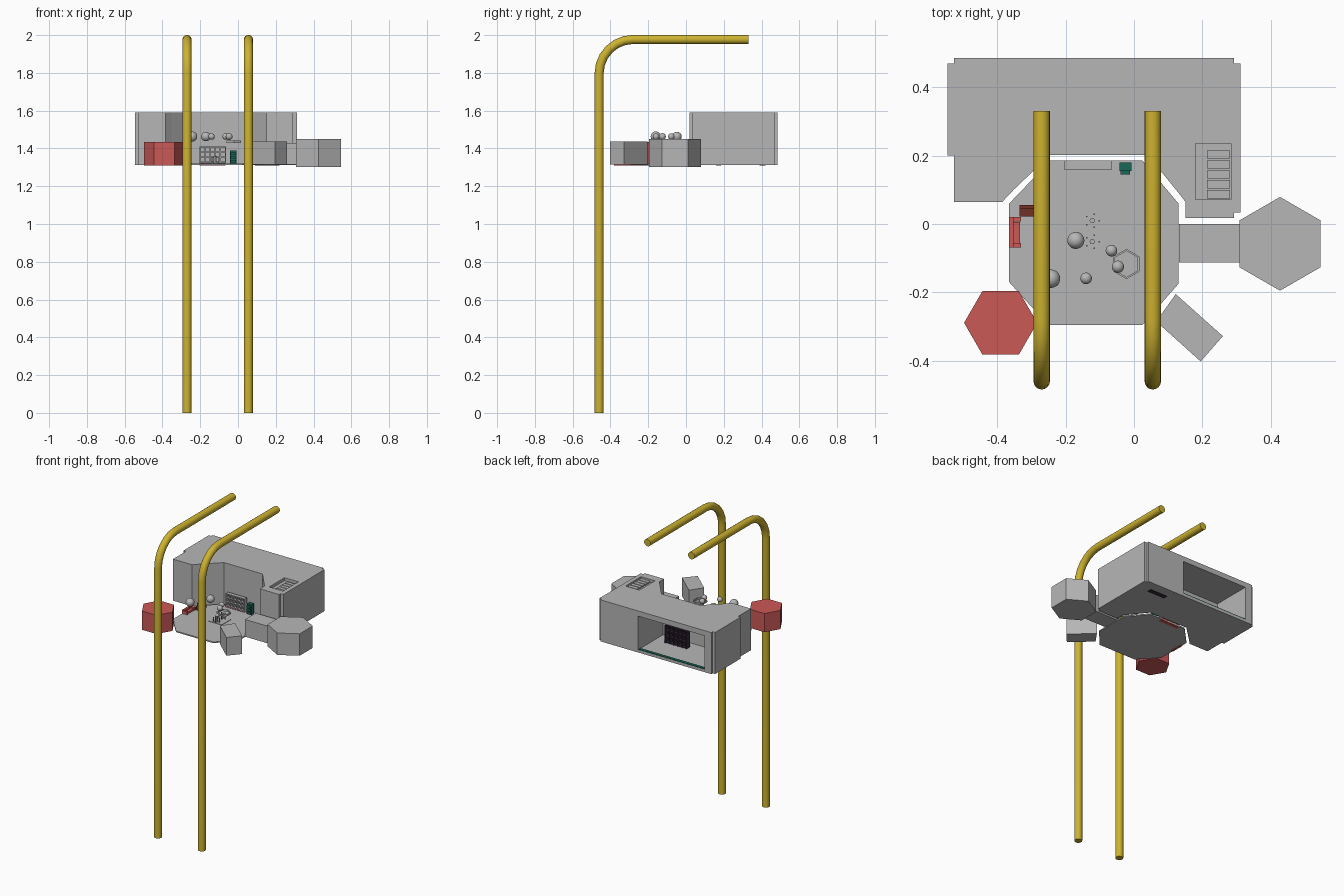
import bpy, bmesh, math
from mathutils import Vector, Matrix

if "Cube" in bpy.data.objects:
    bpy.data.objects.remove(bpy.data.objects["Cube"])


def material(name, rgb):
    m = bpy.data.materials.new(name)
    m.diffuse_color = (*rgb, 1)
    m.use_nodes = True
    m.node_tree.nodes["Principled BSDF"].inputs["Base Color"].default_value = m.diffuse_color
    return m


GREY = material("hull grey", (0.47, 0.47, 0.47))
YELLOW = material("rail yellow", (0.61, 0.45, 0.03))
RED = material("red", (0.6, 0.1, 0.095))
DARK_RED = material("dark red", (0.16, 0.03, 0.02))
GREEN = material("circuit green", (0.01, 0.14, 0.1))
PURPLE = material("dark purple", (0.035, 0.02, 0.04))


def add(name, bm, mat):
    me = bpy.data.meshes.new(name)
    bmesh.ops.recalc_face_normals(bm, faces=bm.faces)
    bm.to_mesh(me)
    bm.free()
    ob = bpy.data.objects.new(name, me)
    bpy.context.collection.objects.link(ob)
    me.materials.append(mat)
    return ob


def prism(name, pts, z0, z1, mat):
    """Extrude a plan outline from z0 up to z1."""
    bm = bmesh.new()
    f = bm.faces.new([bm.verts.new((x, y, z0)) for x, y in pts])
    g = bmesh.ops.extrude_face_region(bm, geom=[f])["geom"]
    bmesh.ops.translate(bm, vec=(0, 0, z1 - z0),
                        verts=[v for v in g if isinstance(v, bmesh.types.BMVert)])
    return add(name, bm, mat)


def box(name, x0, x1, y0, y1, z0, z1, mat):
    return prism(name, [(x0, y0), (x1, y0), (x1, y1), (x0, y1)], z0, z1, mat)


def hexagon(cx, cy, r, turn):
    return [(cx + r * math.cos(math.radians(60 * i + turn)),
             cy + r * math.sin(math.radians(60 * i + turn))) for i in range(6)]


def cut(ob, cutter):
    cutter.hide_render = True
    m = ob.modifiers.new("cut", "BOOLEAN")
    m.operation, m.solver, m.object = "DIFFERENCE", "EXACT", cutter
    bpy.context.view_layer.update()
    me = bpy.data.meshes.new_from_object(ob.evaluated_get(bpy.context.evaluated_depsgraph_get()))
    ob.modifiers.clear()
    ob.data = me
    bpy.data.objects.remove(cutter)


# Two bent rails
path = [(-0.46, 0.0), (-0.46, 1.797)]
path += [(-0.28 - 0.18 * math.cos(a), 1.797 + 0.18 * math.sin(a))
         for a in [math.radians(15 * i) for i in range(1, 7)]]
path.append((0.33, 1.977))
for side, x in (("left", -0.27), ("right", 0.055)):
    bm = bmesh.new()
    rings = []
    for i, (y, z) in enumerate(path):
        a, b = path[max(i - 1, 0)], path[min(i + 1, len(path) - 1)]
        t = Vector((0, b[0] - a[0], b[1] - a[1])).normalized()
        n = t.cross(Vector((1, 0, 0)))
        rings.append([bm.verts.new(Vector((x, y, z)) + 0.024 * (
            math.cos(k * math.pi / 8) * Vector((1, 0, 0)) + math.sin(k * math.pi / 8) * n))
            for k in range(16)])
    for p, q in zip(rings, rings[1:]):
        for k in range(16):
            bm.faces.new((p[k], p[(k + 1) % 16], q[(k + 1) % 16], q[k]))
    bm.faces.new(rings[0])
    bm.faces.new(rings[-1])
    rail = add(side + "_rail", bm, YELLOW)
    bpy.context.view_layer.objects.active = rail
    rail.select_set(True)
    bpy.ops.object.shade_smooth_by_angle(angle=math.radians(30))
    rail.select_set(False)

# Main hull with concave front, hollow from the back window
hull = prism("main_hull", [
    (-0.545, 0.2), (-0.527, 0.2), (-0.527, 0.065), (-0.385, 0.065), (-0.352, 0.1),
    (-0.245, 0.202), (0.04, 0.202), (0.135, 0.085), (0.15, 0.065), (0.15, 0.018),
    (0.292, 0.018), (0.292, 0.034), (0.312, 0.034), (0.312, 0.47), (0.293, 0.47),
    (0.293, 0.485), (-0.527, 0.485), (-0.527, 0.47), (-0.545, 0.47)], 1.312, 1.59, GREY)
cut(hull, box("window_cutter", -0.475, 0.015, 0.222, 0.6, 1.33, 1.555, GREY))
cut(hull, box("panel_cutter", 0.18, 0.283, 0.072, 0.235, 1.57, 1.7, GREY))
box("window_sill", -0.474, 0.014, 0.465, 0.484, 1.33, 1.335, GREEN)
for i in range(5):
    box(f"roof_slat_{i}", 0.213, 0.281, 0.075 + 0.029 * i, 0.099 + 0.029 * i, 1.57, 1.58, GREY)
box("belly_vent", 0.09, 0.22, 0.39, 0.42, 1.309, 1.312, PURPLE)

# Dark rack inside the hull
box("rack_back", -0.22, -0.06, 0.27, 0.278, 1.33, 1.45, PURPLE)
for i in range(6):
    x = -0.22 + 0.031 * i
    box(f"rack_post_{i}", x, x + 0.006, 0.278, 0.31, 1.33, 1.45, PURPLE)
for i in range(4):
    z = 1.333 + 0.037 * i
    box(f"rack_shelf_{i}", -0.22, -0.059, 0.278, 0.31, z, z + 0.006, PURPLE)

# Octagonal deck
prism("deck", [(-0.365, 0.06), (-0.365, -0.17), (-0.252, -0.295), (0.025, -0.295),
               (0.13, -0.175), (0.13, 0.06), (0.025, 0.185), (-0.245, 0.185)],
      1.312, 1.32, GREY)

# Side modules
prism("right_hex_module", hexagon(0.427, -0.058, 0.137, 30), 1.303, 1.45, GREY)
box("connecting_arm", 0.131, 0.309, -0.113, 0.0, 1.315, 1.43, GREY)
prism("front_box_module", [(0.122, -0.205), (0.065, -0.285), (0.195, -0.402), (0.26, -0.328)],
      1.315, 1.437, GREY)
prism("red_hex_module", hexagon(-0.39, -0.289, 0.107, 0), 1.31, 1.435, RED)

# Grid console at the back of the deck
box("console_base", -0.205, -0.065, 0.16, 0.185, 1.309, 1.322, RED)
for i in range(6):
    x = -0.205 + 0.027 * i
    box(f"console_post_{i}", x, x + 0.006, 0.16, 0.185, 1.322, 1.41, GREY)
for i in range(4):
    z = 1.325 + 0.0265 * i
    box(f"console_shelf_{i}", -0.205, -0.064, 0.16, 0.185, z, z + 0.006, GREY)

# Green cabinet
box("cabinet", -0.042, -0.008, 0.155, 0.18, 1.32, 1.388, GREEN)
for i in range(3):
    z = 1.325 + 0.02 * i
    box(f"cabinet_drawer_{i}", -0.039, -0.011, 0.145, 0.155, z, z + 0.014, GREEN)

# Red seats
box("seat_back", -0.366, -0.352, -0.068, 0.02, 1.309, 1.345, RED)
box("seat_cushion", -0.352, -0.333, -0.055, 0.006, 1.32, 1.332, RED)
for i, y in enumerate((-0.068, 0.008)):
    box(f"seat_arm_{i}", -0.352, -0.33, y, y + 0.012, 1.32, 1.34, RED)
box("dark_seat_base", -0.335, -0.29, 0.022, 0.055, 1.32, 1.335, DARK_RED)
box("dark_seat_back", -0.335, -0.29, 0.045, 0.055, 1.335, 1.355, DARK_RED)

# Deck hatch with small stools
box("deck_hatch", -0.172, -0.072, -0.068, 0.03, 1.32, 1.323, GREY)
for i, y in enumerate((0.01, -0.052)):
    for k in range(5):
        a = 2 * math.pi * k / 5
        x, yy = -0.122 + 0.02 * math.cos(a), y + 0.02 * math.sin(a)
        box(f"stool_{i}_leg_{k}", x - 0.002, x + 0.002, yy - 0.002, yy + 0.002, 1.323, 1.355, GREY)
    prism(f"stool_{i}_top", hexagon(-0.122, y, 0.008, 0), 1.323, 1.36, GREY)

# Floating hexagonal ring
ring = prism("hex_ring", hexagon(-0.022, -0.117, 0.044, 30), 1.43, 1.441, GREY)
cut(ring, prism("ring_cutter", hexagon(-0.022, -0.117, 0.038, 30), 1.4, 1.5, GREY))

# Floating balls
for i, (x, y, r) in enumerate([(-0.17, -0.048, 0.025), (-0.243, -0.16, 0.027), (-0.14, -0.159, 0.017),
                               (-0.066, -0.078, 0.017), (-0.047, -0.125, 0.018)]):
    bm = bmesh.new()
    bmesh.ops.create_uvsphere(bm, u_segments=20, v_segments=12, radius=r,
                              matrix=Matrix.Translation((x, y, 1.463)))
    for f in bm.faces:
        f.smooth = True
    add(f"ball_{i}", bm, GREY)
